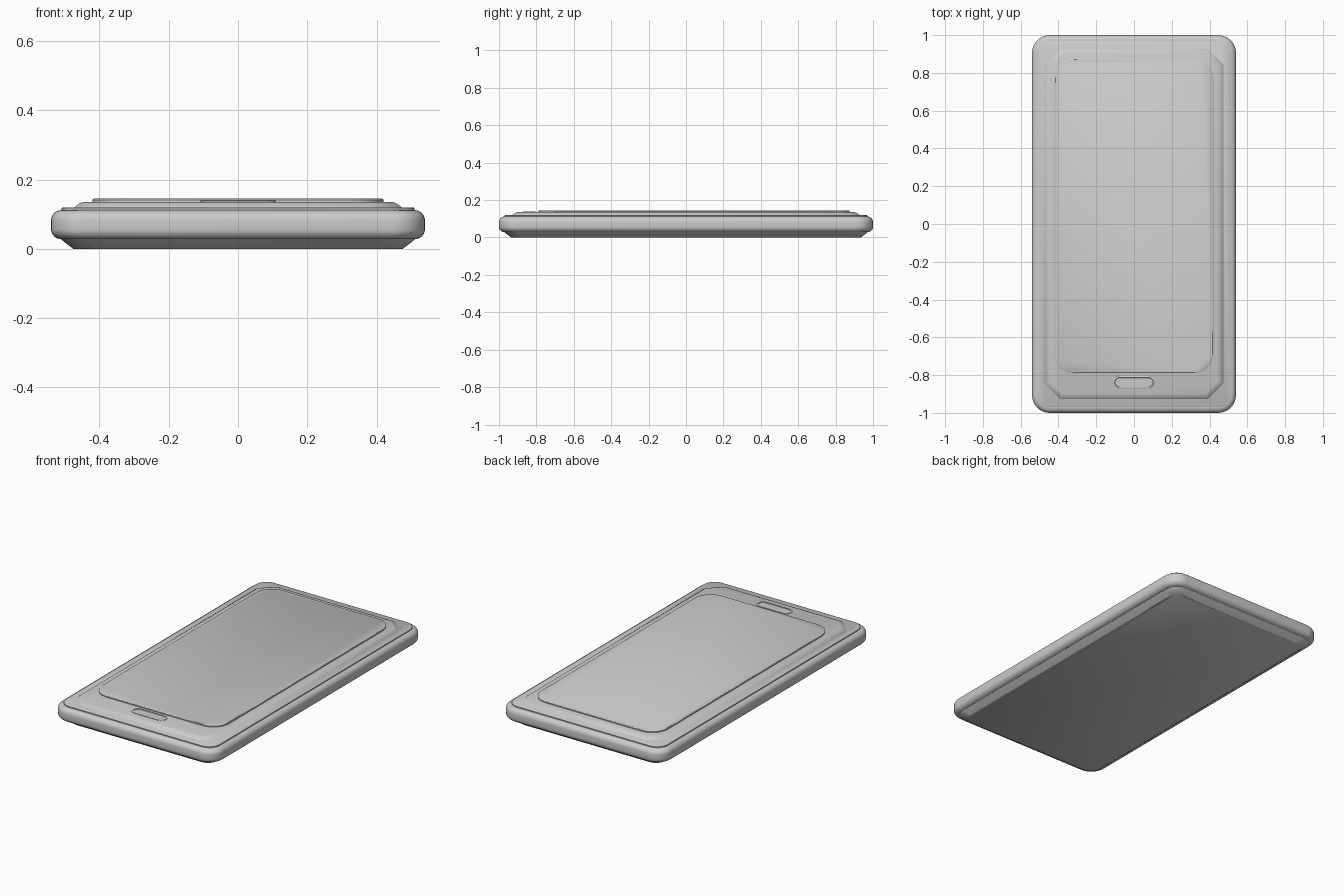
import bpy, bmesh, math

if "Cube" in bpy.data.objects:
    bpy.data.objects.remove(bpy.data.objects["Cube"])


def outline(hx, hy, r, z, cy=0.0, seg=8):
    """Rounded rectangle ring; seg=1 gives cut corners."""
    pts = []
    for k, (sx, sy) in enumerate([(1, 1), (-1, 1), (-1, -1), (1, -1)]):
        for i in range(seg + 1):
            a = math.pi / 2 * (k + i / seg)
            pts.append((sx * (hx - r) + r * math.cos(a),
                        cy + sy * (hy - r) + r * math.sin(a), z))
    return pts


def loft(name, hx, hy, r, profile, cy=0.0, seg=8, angle=35):
    """Stack outlines from (inset, z) pairs and cap both ends."""
    bm = bmesh.new()
    rings = [[bm.verts.new(p) for p in
              outline(hx - d, hy - d, max(r - d * 0.6, 0.005), z, cy, seg)]
             for d, z in profile]
    n = len(rings[0])
    for a, b in zip(rings, rings[1:]):
        for i in range(n):
            j = (i + 1) % n
            bm.faces.new((a[i], a[j], b[j], b[i]))
    bm.faces.new(rings[0][::-1])
    bm.faces.new(rings[-1])
    mesh = bpy.data.meshes.new(name)
    bm.to_mesh(mesh)
    bm.free()
    ob = bpy.data.objects.new(name, mesh)
    bpy.context.collection.objects.link(ob)
    bpy.ops.object.select_all(action='DESELECT')
    ob.select_set(True)
    bpy.context.view_layer.objects.active = ob
    bpy.ops.object.shade_smooth_by_angle(angle=math.radians(angle))
    return ob


# Side band with rounded upper and lower edges
R = 0.03
arc = [math.pi / 2 * i / 6 for i in range(7)]
lower = [(R * (1 - math.sin(a)), 0.028 + R * (1 - math.cos(a))) for a in arc]
upper = [(R * (1 - math.cos(a)), 0.082 + R * math.sin(a)) for a in arc]
loft("body_band", 0.54, 1.0, 0.095, lower + upper)

# Tapered back cover
loft("back_cover", 0.515, 0.975, 0.085, [(0.04, 0), (0.013, 0.02), (0, 0.032)])

# Front rim plate
loft("front_rim", 0.51, 0.97, 0.07, [(0, 0.105), (0, 0.118), (0.003, 0.12)])

# Raised front panel with cut corners
loft("front_panel", 0.475, 0.93, 0.085,
     [(0, 0.117), (0.004, 0.122), (0.018, 0.132), (0.03, 0.136)], seg=1)

# Screen
loft("screen", 0.42, 0.832, 0.1,
     [(0, 0.13), (0, 0.142), (0.004, 0.145)], cy=0.043, seg=4)

# Home button: raised ring edge and pad
loft("home_button", 0.11, 0.033, 0.032,
     [(0, 0.13), (0, 0.138), (0.003, 0.14), (0.007, 0.14), (0.009, 0.137)],
     cy=-0.838)
